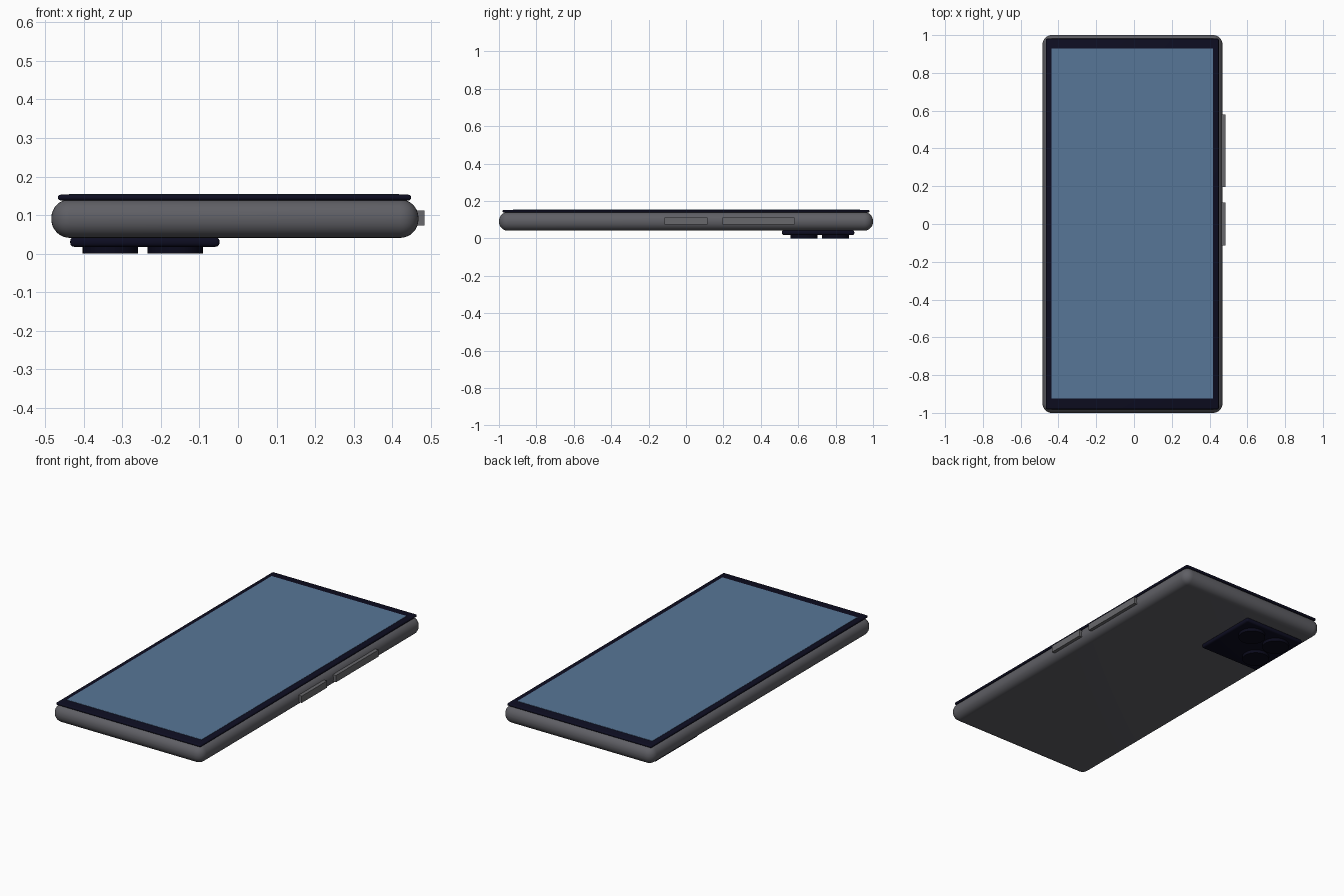
import bpy, bmesh, math
from mathutils import Matrix, Vector

if "Cube" in bpy.data.objects:
    bpy.data.objects.remove(bpy.data.objects["Cube"])


def material(name, rgb):
    m = bpy.data.materials.new(name)
    m.diffuse_color = (*rgb, 1)
    m.use_nodes = True
    m.node_tree.nodes["Principled BSDF"].inputs["Base Color"].default_value = m.diffuse_color
    return m


GREY = material("body grey", (0.115, 0.115, 0.13))
BUTTON = material("button grey", (0.14, 0.14, 0.15))
GLASS = material("black glass", (0.004, 0.004, 0.015))
SCREEN = material("screen blue", (0.095, 0.18, 0.31))
LENS = material("lens black", (0.003, 0.003, 0.011))


def finish(name, bm, mat, smooth=True):
    me = bpy.data.meshes.new(name)
    bm.to_mesh(me)
    bm.free()
    me.materials.append(mat)
    ob = bpy.data.objects.new(name, me)
    bpy.context.collection.objects.link(ob)
    if smooth:
        bpy.ops.object.select_all(action='DESELECT')
        ob.select_set(True)
        bpy.context.view_layer.objects.active = ob
        bpy.ops.object.shade_smooth_by_angle(angle=math.radians(35))
    return ob


def box(name, x, y, z, mat, bevel=0, segments=4):
    """Box from (min, max) ranges, all edges rounded by bevel."""
    lo, hi = map(Vector, zip(x, y, z))
    bm = bmesh.new()
    bmesh.ops.create_cube(bm, size=1, matrix=Matrix.Translation((lo + hi) / 2)
                          @ Matrix.Diagonal((*(hi - lo), 1)))
    if bevel:
        bmesh.ops.bevel(bm, geom=bm.edges[:], offset=bevel, segments=segments,
                        profile=0.5, affect='EDGES')
    return finish(name, bm, mat, bevel > 0)


# rounded case
box("body", (-0.484, 0.468), (-1, 1), (0.041, 0.141), GREY, 0.048, 8)

# front glass with the lit display plate on it
box("front_glass", (-0.467, 0.449), (-0.981, 0.981), (0.138, 0.153), GLASS, 0.007, 3)
box("display", (-0.438, 0.417), (-0.925, 0.93), (0.152, 0.1545), SCREEN)

# side buttons
for name, y in (("power_button", (-0.115, 0.115)), ("volume_button", (0.195, 0.58))):
    box(name, (0.44, 0.484), y, (0.073, 0.112), BUTTON)

# camera island on the back with three lenses
box("camera_island", (-0.435, -0.048), (0.513, 0.9), (0.018, 0.043), GLASS, 0.01, 3)
for i, (x, y) in enumerate(((-0.331, 0.8), (-0.163, 0.8), (-0.331, 0.632))):
    bm = bmesh.new()
    bmesh.ops.create_cone(bm, cap_ends=True, segments=40, radius1=0.072, radius2=0.072,
                          depth=0.022, matrix=Matrix.Translation((x, y, 0.011)))
    finish(f"lens_{i + 1}", bm, LENS)
